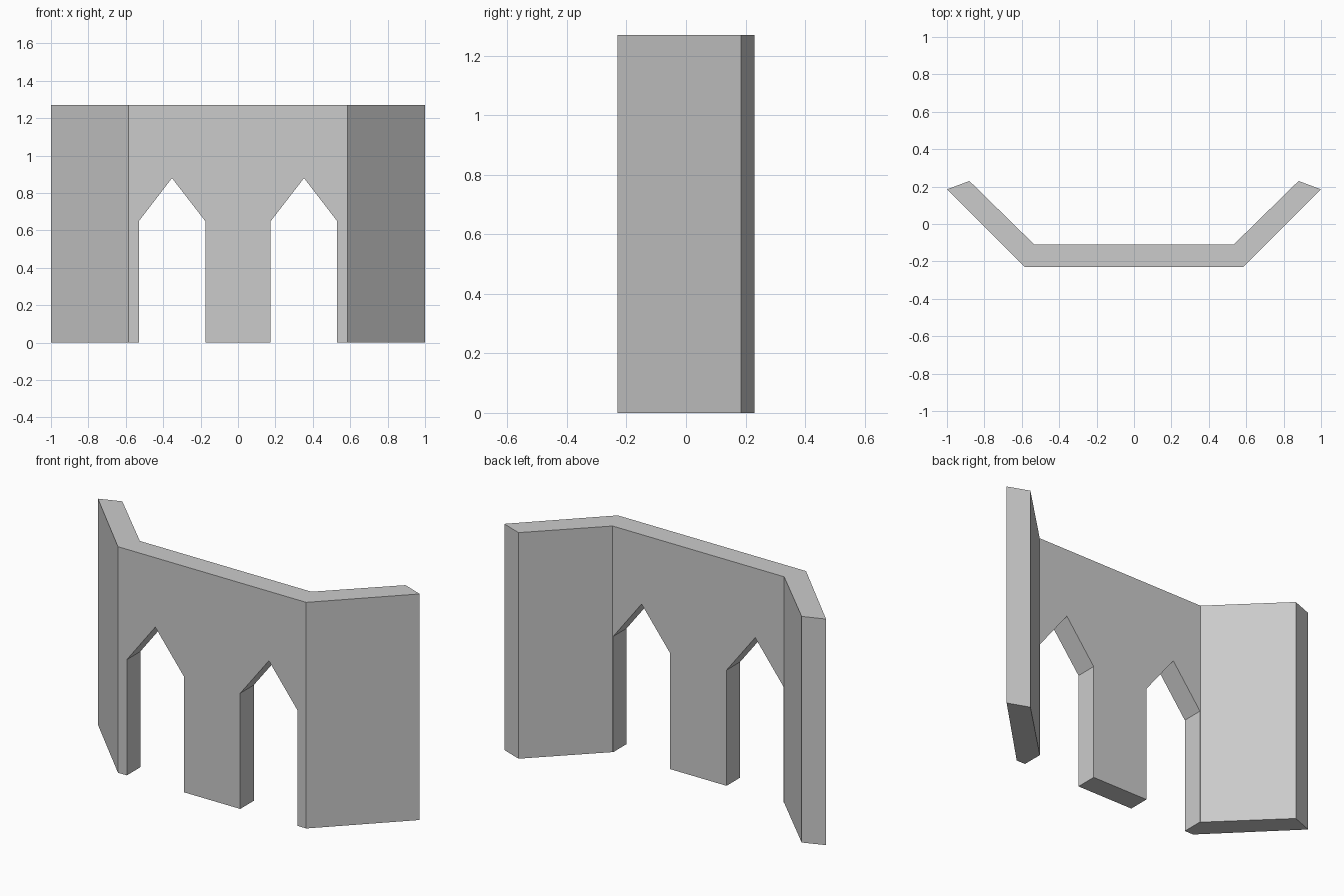
import bpy
import bmesh
from mathutils import Vector

default = bpy.data.objects.get("Cube")
if default:
    bpy.data.objects.remove(default, do_unlink=True)

HEIGHT = 1.27
FRONT, BACK = -0.23, -0.11

# Plain grey stone
stone = bpy.data.materials.new("grey_stone")
stone.use_nodes = True
colour = (0.6, 0.6, 0.6, 1)
stone.diffuse_color = colour
stone.node_tree.nodes["Principled BSDF"].inputs["Base Color"].default_value = colour


def prism(name, outline, direction):
    """Extrude a closed outline into a flat-sided solid."""
    bm = bmesh.new()
    face = bm.faces.new([bm.verts.new(p) for p in outline])
    top = bmesh.ops.extrude_face_region(bm, geom=[face])["geom"]
    moved = [v for v in top if isinstance(v, bmesh.types.BMVert)]
    bmesh.ops.translate(bm, verts=moved, vec=Vector(direction))
    # the starting face must remain as the closing cap
    bmesh.ops.holes_fill(bm, edges=bm.edges)
    bmesh.ops.recalc_face_normals(bm, faces=bm.faces)
    mesh = bpy.data.meshes.new(name)
    bm.to_mesh(mesh)
    bm.free()
    mesh.materials.append(stone)
    obj = bpy.data.objects.new(name, mesh)
    bpy.context.collection.objects.link(obj)
    return obj


# Wall plan: straight front with two wings angled backwards
half = [(0.585, FRONT), (1.0, 0.185), (0.88, 0.23), (0.533, BACK)]
plan = half + [(-x, y) for x, y in reversed(half)]
wall = prism("arcade_wall", [(x, y, 0) for x, y in plan], (0, 0, HEIGHT))

# Two pointed openings
arch = [(0.175, -0.1), (0.53, -0.1), (0.53, 0.65), (0.353, 0.88), (0.175, 0.65)]
for side, label in ((1, "left"), (-1, "right")):
    cutter = prism(label + "_opening_cutter",
                   [(side * x, FRONT - 0.1, z) for x, z in arch], (0, 0.3, 0))
    cutter.hide_render = True
    cut = wall.modifiers.new(label + "_opening", 'BOOLEAN')
    cut.operation = 'DIFFERENCE'
    cut.solver = 'EXACT'
    cut.object = cutter
    bpy.context.view_layer.objects.active = wall
    bpy.ops.object.modifier_apply(modifier=cut.name)
    bpy.data.objects.remove(cutter, do_unlink=True)
